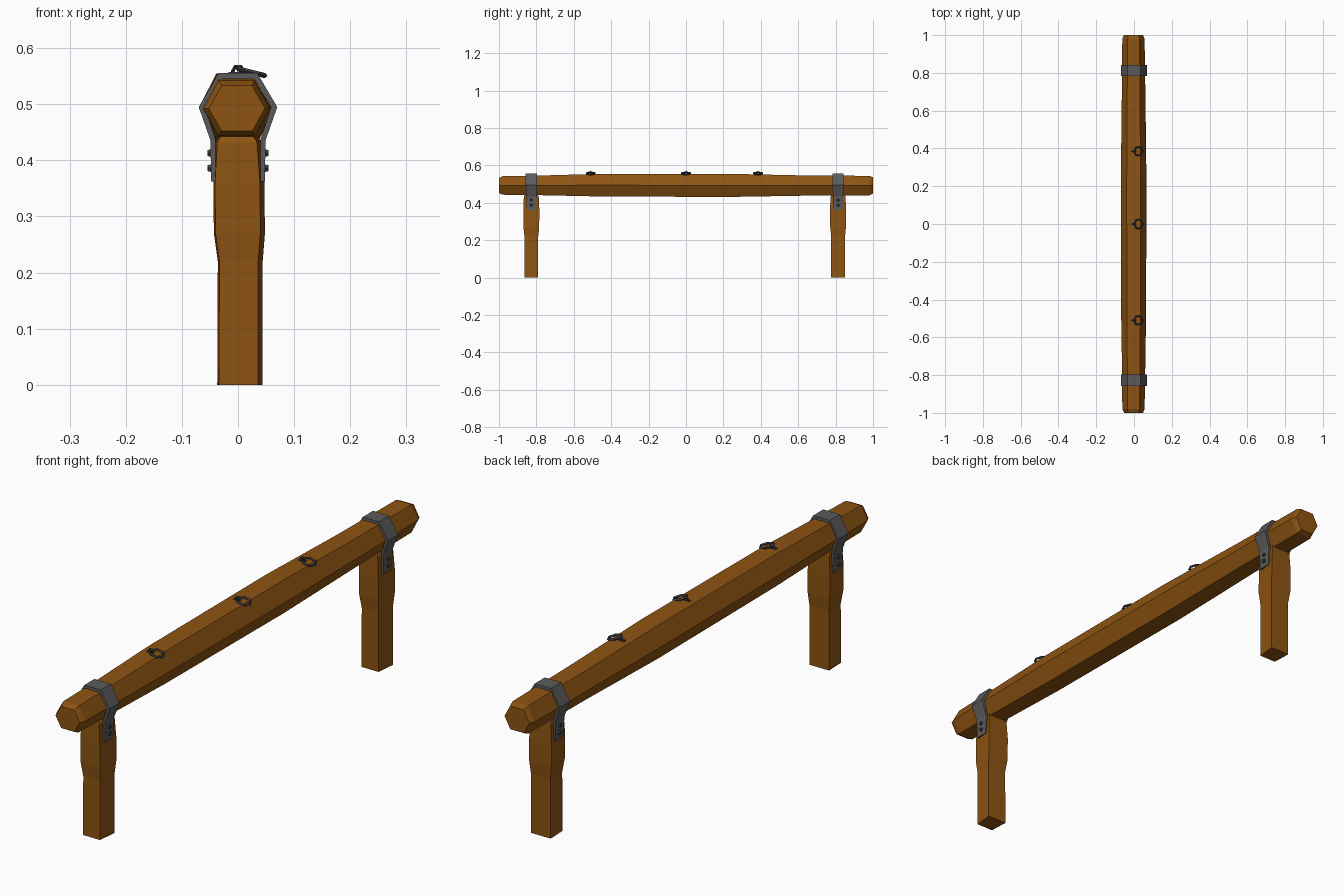
import bpy, bmesh, math

if "Cube" in bpy.data.objects:
    bpy.data.objects.remove(bpy.data.objects["Cube"])


def material(name, rgb):
    m = bpy.data.materials.new(name)
    m.diffuse_color = (*rgb, 1)
    m.use_nodes = True
    m.node_tree.nodes["Principled BSDF"].inputs["Base Color"].default_value = m.diffuse_color
    return m


WOOD = material("brown wood", (0.27, 0.088, 0.006))
IRON = material("grey iron", (0.105, 0.105, 0.108))
DARK = material("dark iron", (0.045, 0.049, 0.054))


def loft(name, rings, mat):
    """Skin a list of equal-length point rings and cap both ends."""
    bm = bmesh.new()
    rows = [[bm.verts.new(p) for p in r] for r in rings]
    n = len(rows[0])
    for a, b in zip(rows, rows[1:]):
        for i in range(n):
            j = (i + 1) % n
            bm.faces.new((a[i], a[j], b[j], b[i]))
    bm.faces.new(rows[0])
    bm.faces.new(rows[-1])
    bmesh.ops.recalc_face_normals(bm, faces=bm.faces)
    me = bpy.data.meshes.new(name)
    bm.to_mesh(me)
    bm.free()
    me.materials.append(mat)
    ob = bpy.data.objects.new(name, me)
    bpy.context.collection.objects.link(ob)
    return ob


def finish(name, mat):
    ob = bpy.context.object
    ob.name = name
    ob.data.materials.append(mat)
    return ob


# Hexagonal rail: (y, centre x, half width, bottom z, top z)
def hexagon(y, cx, r, lo, hi):
    mid, k = (lo + hi) / 2, r * 0.54
    return [(cx + r, y, mid), (cx + k, y, hi), (cx - k, y, hi),
            (cx - r, y, mid), (cx - k, y, lo), (cx + k, y, lo)]


RAIL = [(-1.0, -0.002, 0.050, 0.452, 0.533),
        (-0.98, -0.003, 0.059, 0.443, 0.542),
        (-0.80, -0.002, 0.061, 0.441, 0.545),
        (-0.48, -0.002, 0.066, 0.434, 0.554),
        (0.22, -0.002, 0.068, 0.431, 0.555),
        (0.64, -0.002, 0.063, 0.438, 0.546),
        (0.98, -0.003, 0.059, 0.440, 0.544),
        (1.0, -0.003, 0.051, 0.449, 0.536)]
loft("rail", [hexagon(*s) for s in RAIL], WOOD)

# Four-sided posts: (z, left x, right x, half depth)
POST = [(0.0, -0.037, 0.044, 0.037), (0.22, -0.036, 0.044, 0.037),
        (0.27, -0.043, 0.048, 0.042), (0.36, -0.044, 0.047, 0.043),
        (0.432, -0.040, 0.042, 0.040), (0.447, -0.031, 0.033, 0.032)]


def post(name, y):
    rings = []
    for z, l, r, d in POST:
        rings.append([(l + 0.003, y - d, z), (r - 0.008, y - d, z),
                      (r, y + d, z), (l, y + d, z)])
    loft(name, rings, WOOD)


# Strap path, right half: outer x, outer z, inner x, inner z, half width
STRAP = [(0.034, 0.556, 0.028, 0.545, 0.030), (0.070, 0.495, 0.059, 0.495, 0.030),
         (0.049, 0.435, 0.040, 0.437, 0.027), (0.048, 0.362, 0.040, 0.362, 0.024)]


def strap(name, y):
    path = [(-a, b, -c, d, w) for a, b, c, d, w in reversed(STRAP)] + STRAP
    loft(name, [[(a, y - w, b), (a, y + w, b), (c, y + w, d), (c, y - w, d)]
                for a, b, c, d, w in path], IRON)


for end, y in (("front", -0.827), ("back", 0.813)):
    post(end + "_post", y)
    strap(end + "_strap", y)
    # Bolt heads on both strap tabs
    for side, s in (("left", -1), ("right", 1)):
        for i, z in enumerate((0.386, 0.413)):
            bpy.ops.mesh.primitive_cone_add(
                vertices=6, radius1=0.009, radius2=0.006, depth=0.010,
                location=(s * 0.0495, y, z), rotation=(0, s * math.pi / 2, 0))
            finish(f"{end}_{side}_bolt_{i + 1}", DARK)

# Tether rings, each held by an upright eye on a small base
for i, y in enumerate((-0.51, 0.0, 0.385)):
    bpy.ops.mesh.primitive_torus_add(
        major_segments=6, minor_segments=4, major_radius=0.025, minor_radius=0.0045,
        location=(0.024, y, 0.557), rotation=(0, math.radians(14), 0))
    finish(f"tether_ring_{i + 1}", DARK)
    bpy.ops.mesh.primitive_torus_add(
        major_segments=6, minor_segments=4, major_radius=0.0095, minor_radius=0.0035,
        location=(0, y, 0.559), rotation=(math.pi / 2, 0, 0))
    finish(f"ring_eye_{i + 1}", DARK)
    bpy.ops.mesh.primitive_cube_add(size=1, location=(-0.006, y, 0.554))
    bpy.context.object.scale = (0.022, 0.010, 0.006)
    finish(f"eye_base_{i + 1}", DARK)
